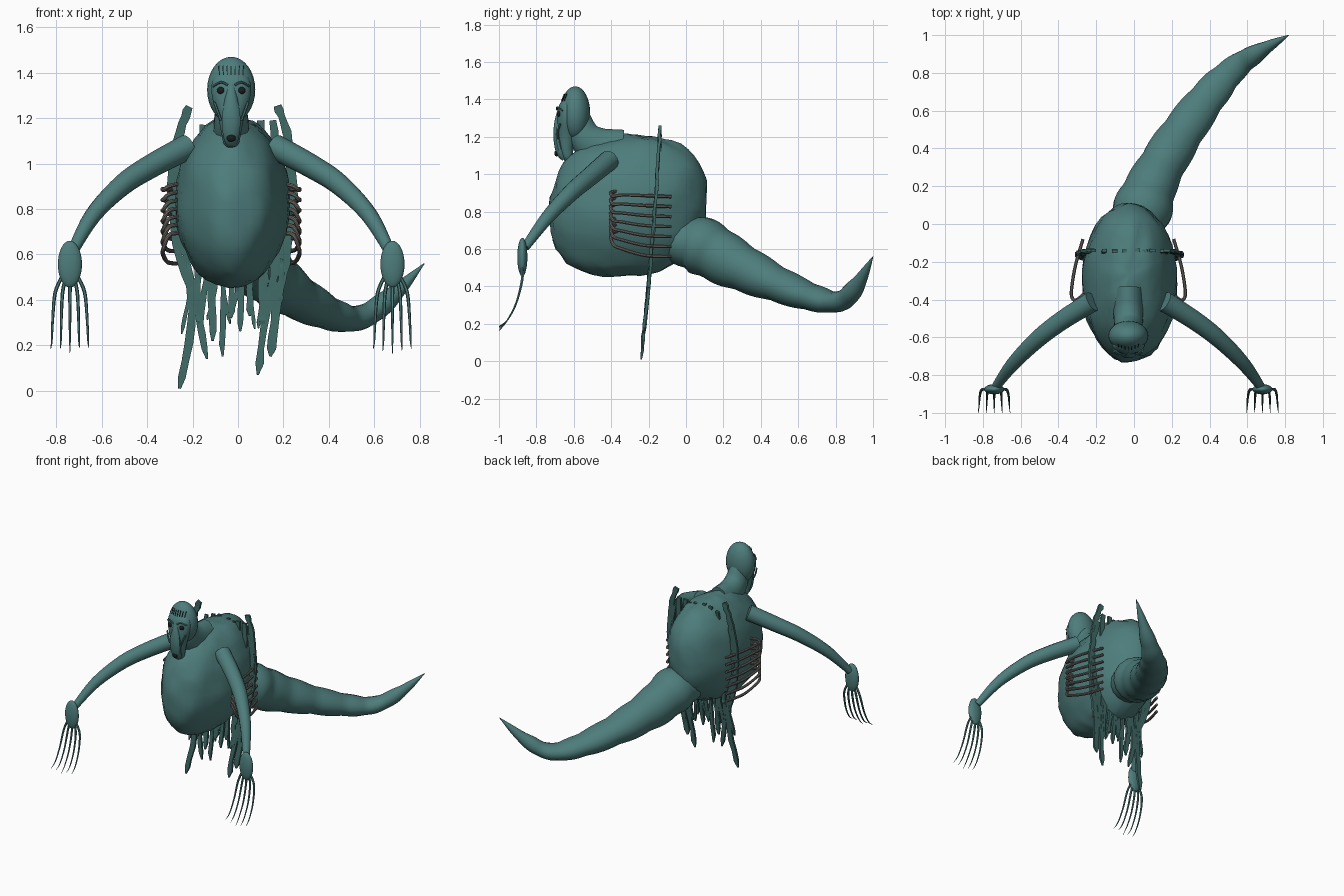
import bpy, bmesh, math, random
from mathutils import Vector, noise

if "Cube" in bpy.data.objects:
    bpy.data.objects.remove(bpy.data.objects["Cube"])

random.seed(4)
CX = -0.03  # mirror axis of the body


def material(name, col):
    m = bpy.data.materials.new(name)
    m.diffuse_color = (*col, 1)
    m.use_nodes = True
    m.node_tree.nodes["Principled BSDF"].inputs["Base Color"].default_value = m.diffuse_color
    return m


SKIN = material("teal_skin", (0.075, 0.205, 0.2))
CLOTH = material("dark_cloth", (0.05, 0.14, 0.13))
BONE = material("rib_grey", (0.16, 0.15, 0.14))
DARK = material("dark_hollow", (0.01, 0.012, 0.014))


def finish(bm, name, mat, angle=40):
    bmesh.ops.recalc_face_normals(bm, faces=bm.faces)
    me = bpy.data.meshes.new(name)
    bm.to_mesh(me)
    bm.free()
    ob = bpy.data.objects.new(name, me)
    bpy.context.collection.objects.link(ob)
    me.materials.append(mat)
    bpy.ops.object.select_all(action='DESELECT')
    bpy.context.view_layer.objects.active = ob
    ob.select_set(True)
    bpy.ops.object.shade_smooth_by_angle(angle=math.radians(angle))
    return ob


def spline(pts, steps):
    # Catmull-Rom through tuples of any length
    p = [pts[0]] + list(pts) + [pts[-1]]
    out = []
    for i in range(1, len(p) - 2):
        for k in range(steps):
            t = k / steps
            out.append([0.5 * (2 * b + (c - a) * t + (2 * a - 5 * b + 4 * c - d) * t * t
                               + (3 * b - a - 3 * c + d) * t ** 3)
                        for a, b, c, d in zip(*p[i - 1:i + 3])])
    return out + [list(pts[-1])]


def loft(name, pts, mat, sides=12, steps=5, ref=(0, 0, 1), bulge=None, angle=40):
    # pts: x, y, z, half width across, half depth
    rows = spline(pts, steps)
    bm = bmesh.new()
    rings, ref = [], Vector(ref)
    for i, r in enumerate(rows):
        a, b = rows[max(i - 1, 0)], rows[min(i + 1, len(rows) - 1)]
        t = (Vector(b[:3]) - Vector(a[:3])).normalized()
        u = t.cross(ref).normalized()
        v = u.cross(t)
        k = bulge(i / (len(rows) - 1)) if bulge else 1
        if sides == 4:
            k *= math.sqrt(2)
        ring = []
        for j in range(sides):
            w = 2 * math.pi * (j + 0.5) / sides
            ring.append(bm.verts.new(Vector(r[:3]) + u * (r[3] * k * math.cos(w))
                                     + v * (r[4] * k * math.sin(w))))
        rings.append(ring)
    for p, q in zip(rings, rings[1:]):
        for j in range(sides):
            bm.faces.new((p[j], p[(j + 1) % sides], q[(j + 1) % sides], q[j]))
    bm.faces.new(rings[0])
    bm.faces.new(rings[-1])
    return finish(bm, name, mat, angle)


def rod(name, pts, r, mat, ref=(0, 0, 1), sides=8, steps=5):
    return loft(name, [(*p, r, r) for p in pts], mat, sides, steps, ref)


def ball(name, c, r, mat, warp=None, seg=24):
    bm = bmesh.new()
    bmesh.ops.create_uvsphere(bm, u_segments=seg, v_segments=seg * 2 // 3, radius=1)
    for v in bm.verts:
        p = v.co.copy()
        if warp:
            p = warp(p)
        v.co = Vector([c[i] + p[i] * r[i] for i in range(3)])
    return finish(bm, name, mat)


# Lumpy barrel body
def lumpy(p):
    n = noise.noise(p * 2.3) * 0.04 + noise.noise(p * 6) * 0.025
    q = p * (1.01 + n + 0.25 * (p.y * p.z) ** 2)
    q.y += 0.09 * p.z
    return q


ball("body", (-0.025, -0.31, 0.83), (0.25, 0.415, 0.375), SKIN, lumpy, 40)

# Segmented tail sweeping to one side
loft("tail", [(0.0, -0.10, 0.64, .11, .10), (0.04, 0.06, 0.625, .155, .15),
              (0.11, 0.24, 0.53, .13, .135), (0.24, 0.46, 0.425, .115, .10),
              (0.40, 0.68, 0.34, .095, .072), (0.53, 0.82, 0.32, .07, .053),
              (0.66, 0.91, 0.40, .045, .045), (0.82, 1.0, 0.56, .002, .002)],
     SKIN, 16, 8, bulge=lambda t: 0.96 + 0.08 * abs(math.sin(t * 9 * math.pi)))

# Neck, skull and long drooping face
loft("neck", [(CX, -0.34, 1.12, .12, .08), (CX, -0.45, 1.135, .115, .08),
              (CX, -0.54, 1.20, .09, .075), (CX, -0.58, 1.30, .07, .06)],
     SKIN, 16, ref=(1, 0, 0))
ball("skull", (CX, -0.592, 1.325), (.106, .08, .145), SKIN)
loft("face", [(CX, -0.62, 1.41, .05, .02), (CX, -0.635, 1.36, .085, .045),
              (CX, -0.64, 1.29, .085, .05), (CX, -0.64, 1.21, .06, .05),
              (CX, -0.64, 1.14, .045, .04), (CX, -0.632, 1.09, .034, .028),
              (CX, -0.628, 1.065, .012, .012)], SKIN, 16, ref=(0, 1, 0))
loft("long_nose", [(CX, -0.675, 1.35, .014, .01), (CX, -0.682, 1.28, .03, .022),
                   (CX, -0.688, 1.2, .042, .022), (CX, -0.672, 1.12, .036, .024),
                   (CX, -0.65, 1.08, .02, .014)], SKIN, 12, ref=(0, 1, 0))
ball("mouth_hole", (CX, -0.692, 1.112), (.02, .012, .017), DARK, seg=12)
for i in range(7):
    x = (i - 3) * 0.018
    y = -0.592 - 0.08 * math.sqrt(1 - (x / .106) ** 2 - (0.085 / .145) ** 2)
    rod("forehead_wrinkle", [(CX + x, y + .006, 1.43), (CX + x * .95, y - .01, 1.39)],
        .002, DARK, (1, 0, 0), 4, 2)

for s in (1, -1):
    X = lambda d: CX + s * d
    # Eyes, brows and cheek folds
    ball("eye", (X(.045), -0.677, 1.322), (.018, .012, .016), DARK, seg=12)
    rod("brow", [(X(.015), -0.69, 1.345), (X(.045), -0.687, 1.358), (X(.08), -0.66, 1.34)],
        .005, SKIN, sides=6)
    rod("cheek_fold", [(X(.075), -0.672, 1.27), (X(.06), -0.685, 1.23), (X(.045), -0.685, 1.19)],
        .006, SKIN, (1, 0, 0), 6)
    # Arm, palm and claws
    loft("arm", [(X(.19), -0.41, 1.075, .056, .056), (X(.35), -0.51, 0.99, .052, .052),
                 (X(.48), -0.61, 0.905, .047, .047), (X(.61), -0.74, 0.77, .037, .037),
                 (X(.70), -0.86, 0.61, .024, .024)], SKIN, 12)
    ball("palm", (X(.71), -0.875, 0.557), (.053, .027, .103), SKIN)
    for k in range(5):
        d = k - 2
        drop = 0.155 + 0.025 * abs(d) - 0.006 * d * d + random.uniform(0, .015)
        b = .71 + d * .018
        e = .71 + d * .04
        loft("claw", [(X(b), -0.875, 0.50, .008, .008),
                      (X((b + 2 * e) / 3), -0.877, 0.43, .008, .008),
                      (X(e - d * .002), -0.908, 0.31, .006, .006),
                      (X(e), -0.955, 0.22, .004, .004),
                      (X(e + d * .002), -1.0, drop, .001, .001)], SKIN, 6, 4, (1, 0, 0))
    # Hooped ribs along the flank
    for i in range(7):
        front, back = 0.91 - .036 * i, 0.88 - .0533 * i
        rod("rib", [(X(.235), -0.37, front), (X(.275), -0.402, front - .01),
                    (X(.298), -0.39, front * .6 + back * .4 - .015),
                    (X(.30), -0.34, front * .3 + back * .7),
                    (X(.28), -0.22, back + .006), (X(.24), -0.08, back)],
            .0095, BONE, sides=8)


# Ragged hanging strips, all in one slanted sheet behind the ribs
def sheet_y(z):
    t = (1.26 - z) / 1.26
    return -0.137 - 0.07 * t - 0.035 * t * t


def strip(path, w):
    rows = []
    for x, z, *_ in spline(path, 5):
        rows.append((x + random.uniform(-.003, .003), sheet_y(z) + random.uniform(-.004, .004),
                     z, w * random.uniform(.8, 1.15), .008))
    x, y, z, a, b = rows[-1]
    rows[-1] = (x, y, z, a * .3, b * .5)
    loft("ragged_strip", rows, CLOTH, 4, 1, (0, 1, 0), angle=20)


strip([(-.215, 1.25), (-.265, 1.10), (-.295, .85), (-.26, .6), (-.20, .36), (-.26, .01)], .018)
strip([(.175, 1.255), (.225, 1.10), (.245, .85), (.215, .6), (.175, .4), (.14, .15)], .018)
strip([(-.25, 1.12), (-.275, .9), (-.24, .65), (-.20, .45), (-.135, .14)], .015)
strip([(.20, 1.12), (.235, .9), (.20, .65), (.14, .42), (.085, .07)], .017)
# top x, top z, bottom x, bottom z
for tx, tz, bx, bz in [(.10, 1.19, .11, .27), (.155, 1.19, .16, .2), (.02, 1.19, .01, .26),
                       (-.10, 1.19, -.17, .25), (-.05, 1.2, -.07, .15), (-.16, 1.17, -.2, .33),
                       (.06, 1.18, .05, .33), (-.13, 1.1, -.11, .22), (-.02, 1.1, -.03, .32)]:
    strip([(tx, tz), (tx * 1.1, .85), ((tx + bx) / 2, .55), (bx, bz)], random.uniform(.011, .018))
# Frayed splinters beside the longer strips
for i in range(9):
    x = -.21 + i * .05 + random.uniform(-.01, .01)
    z = random.uniform(.25, .4)
    strip([(x, .58), (x + random.uniform(-.015, .015), .46), (x + random.uniform(-.03, .03), z)], .009)
